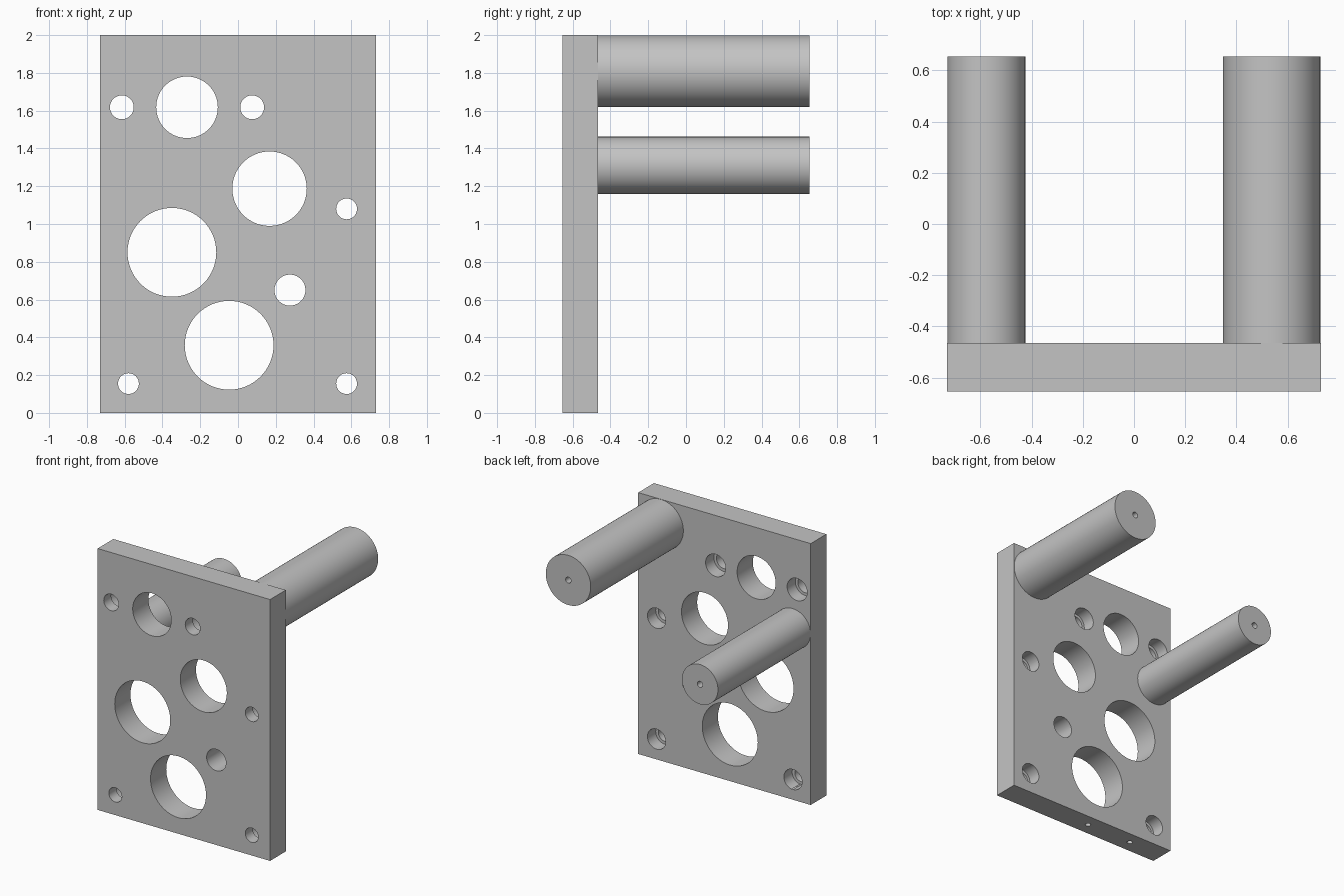
import bpy
from math import pi

if "Cube" in bpy.data.objects:
    bpy.data.objects.remove(bpy.data.objects["Cube"], do_unlink=True)

WIDTH, HEIGHT = 1.46, 2.0
FRONT, BACK, ROD_END = -0.655, -0.465, 0.655

grey = bpy.data.materials.new("grey metal")
grey.use_nodes = True
colour = (0.55, 0.55, 0.55, 1)
grey.diffuse_color = colour
grey.node_tree.nodes["Principled BSDF"].inputs["Base Color"].default_value = colour


def cylinder_y(name, x, z, radius, y0, y1, sides=64):
    """Cylinder running front to back."""
    bpy.ops.mesh.primitive_cylinder_add(
        vertices=sides, radius=radius, depth=y1 - y0,
        location=(x, (y0 + y1) / 2, z), rotation=(pi / 2, 0, 0))
    ob = bpy.context.object
    ob.name = name
    return ob


def cut(target, cutter):
    """Subtract the cutter and discard it."""
    mod = target.modifiers.new("cut", 'BOOLEAN')
    mod.operation = 'DIFFERENCE'
    mod.solver = 'EXACT'
    mod.object = cutter
    bpy.context.view_layer.objects.active = target
    bpy.ops.object.modifier_apply(modifier=mod.name)
    bpy.data.objects.remove(cutter, do_unlink=True)


def finish(ob):
    ob.data.materials.clear()
    ob.data.materials.append(grey)
    bpy.ops.object.select_all(action='DESELECT')
    ob.select_set(True)
    bpy.context.view_layer.objects.active = ob
    bpy.ops.object.shade_smooth_by_angle(angle=pi / 6)


# Mounting plate
bpy.ops.mesh.primitive_cube_add(size=1, location=(0, (FRONT + BACK) / 2, HEIGHT / 2))
plate = bpy.context.object
plate.name = "mounting_plate"
plate.scale = (WIDTH, BACK - FRONT, HEIGHT)
bpy.ops.object.transform_apply(location=False, rotation=False, scale=True)

# Through holes: x, z, radius
plain_holes = [
    (-0.27, 1.618, 0.163), (0.167, 1.187, 0.197), (-0.35, 0.85, 0.235),
    (-0.047, 0.358, 0.235), (0.275, 0.65, 0.082)]
# Screw holes, widened from the back: x, z, radius, wide radius
screw_holes = [
    (-0.615, 1.618, 0.063, 0.085), (0.075, 1.618, 0.063, 0.085),
    (0.575, 1.08, 0.055, 0.077), (-0.58, 0.155, 0.055, 0.077),
    (0.575, 0.155, 0.055, 0.077)]

for x, z, r in plain_holes:
    cut(plate, cylinder_y("hole_cutter", x, z, r, FRONT - 0.1, BACK + 0.1))
for x, z, r, wide in screw_holes:
    cut(plate, cylinder_y("hole_cutter", x, z, r, FRONT - 0.1, BACK + 0.1, 48))
    cut(plate, cylinder_y("recess_cutter", x, z, wide, BACK - 0.1, BACK + 0.1, 48))

# Small blind holes in the bottom edge
for x in (-0.04, -0.43):
    bpy.ops.mesh.primitive_cylinder_add(
        vertices=24, radius=0.02, depth=0.2, location=(x, (FRONT + BACK) / 2, 0))
    cut(plate, bpy.context.object)
finish(plate)

# Rods with a small centre hole in the free end
for name, x, z, r in (("left_rod", 0.538, 1.809, 0.19),
                      ("right_rod", -0.577, 1.31, 0.152)):
    rod = cylinder_y(name, x, z, r, BACK, ROD_END, 96)
    cut(rod, cylinder_y("centre_cutter", x, z, 0.023, ROD_END - 0.2, ROD_END + 0.1, 24))
    finish(rod)
